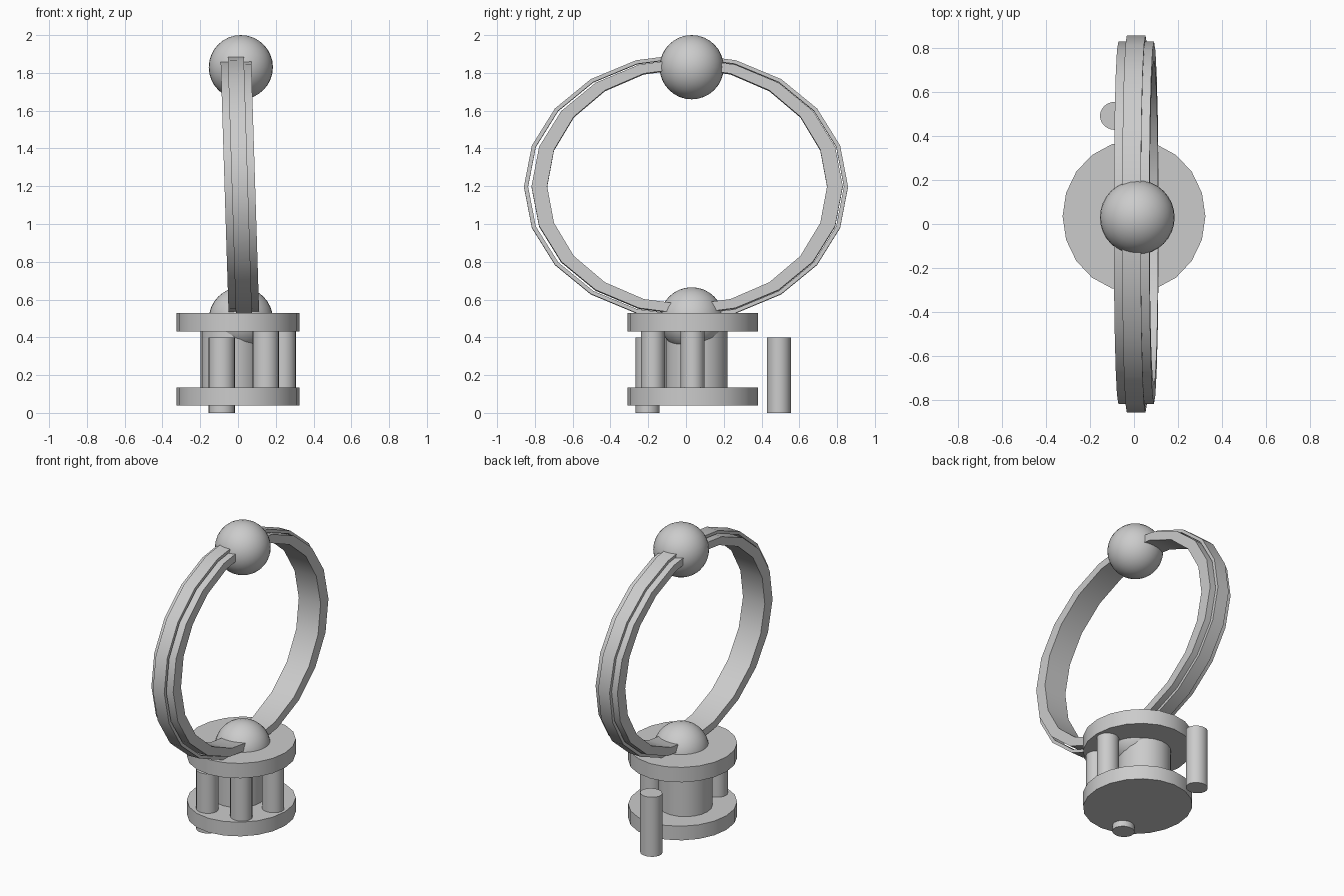
import bpy, math
from math import radians, cos, sin, pi

if "Cube" in bpy.data.objects:
    bpy.data.objects.remove(bpy.data.objects["Cube"])


def smooth(obj):
    bpy.ops.object.select_all(action='DESELECT')
    obj.select_set(True)
    bpy.context.view_layer.objects.active = obj
    bpy.ops.object.shade_smooth_by_angle(angle=radians(35))


def drum(name, x, y, rx, ry, z0, z1, sides=20):
    """Upright, slightly oval cylinder between two heights."""
    bpy.ops.mesh.primitive_cylinder_add(vertices=sides, radius=1, depth=1,
                                        location=(x, y, (z0 + z1) / 2))
    obj = bpy.context.object
    obj.name = name
    obj.scale = (rx, ry, z1 - z0)
    bpy.ops.object.transform_apply(location=False, rotation=False, scale=True)
    smooth(obj)


def ball(name, z):
    bpy.ops.mesh.primitive_uv_sphere_add(segments=32, ring_count=16, radius=0.17,
                                         location=(0.015, 0.03, z))
    bpy.context.object.name = name
    smooth(bpy.context.object)


def hoop(name, y, width, outer, inner, sides=20):
    """Upright oval band; outer and inner are (y radius, z radius)."""
    w = width / 2
    profile = [(-w, outer), (w, outer), (w, inner), (-w, inner)]
    verts, faces = [], []
    for i in range(sides):
        a = 2 * pi * i / sides
        verts += [(px, r[0] * cos(a), r[1] * sin(a)) for px, r in profile]
        for k in range(4):
            j, n = (i + 1) % sides, (k + 1) % 4
            faces.append((i * 4 + k, i * 4 + n, j * 4 + n, j * 4 + k))
    mesh = bpy.data.meshes.new(name)
    mesh.from_pydata(verts, [], faces)
    obj = bpy.data.objects.new(name, mesh)
    bpy.context.collection.objects.link(obj)
    obj.location = (0.01, y, 1.197)
    obj.rotation_euler = (0, radians(-1.8), 0)
    # make the normals point outward
    bpy.context.view_layer.objects.active = obj
    bpy.ops.object.select_all(action='DESELECT')
    obj.select_set(True)
    bpy.ops.object.mode_set(mode='EDIT')
    bpy.ops.mesh.select_all(action='SELECT')
    bpy.ops.mesh.normals_make_consistent(inside=False)
    bpy.ops.object.mode_set(mode='OBJECT')
    smooth(obj)


# Spool-like base
drum("lower_disc", 0, 0.035, 0.325, 0.345, 0.04, 0.135)
drum("upper_disc", 0, 0.035, 0.325, 0.345, 0.43, 0.53)
drum("core", -0.035, 0.055, 0.163, 0.165, 0.135, 0.43)

# Posts between the discs, and two lower loose ones
for name, x, y, z0, z1 in (("front_post", 0.147, -0.175, 0.13, 0.435),
                           ("side_post", 0.237, 0.035, 0.13, 0.435),
                           ("low_post", -0.086, -0.203, 0.0, 0.4),
                           ("outer_post", -0.086, 0.492, 0.0, 0.4)):
    drum(name, x, y, 0.069, 0.064, z0, z1, 24)

# Leaning hoop with a raised centre strip
hoop("main_band", 0.006, 0.162, (0.824, 0.678), (0.741, 0.628))
hoop("raised_strip", 0, 0.085, (0.858, 0.703), (0.836, 0.683))

# Balls at the foot and crown of the hoop
ball("lower_ball", 0.495)
ball("upper_ball", 1.83)
